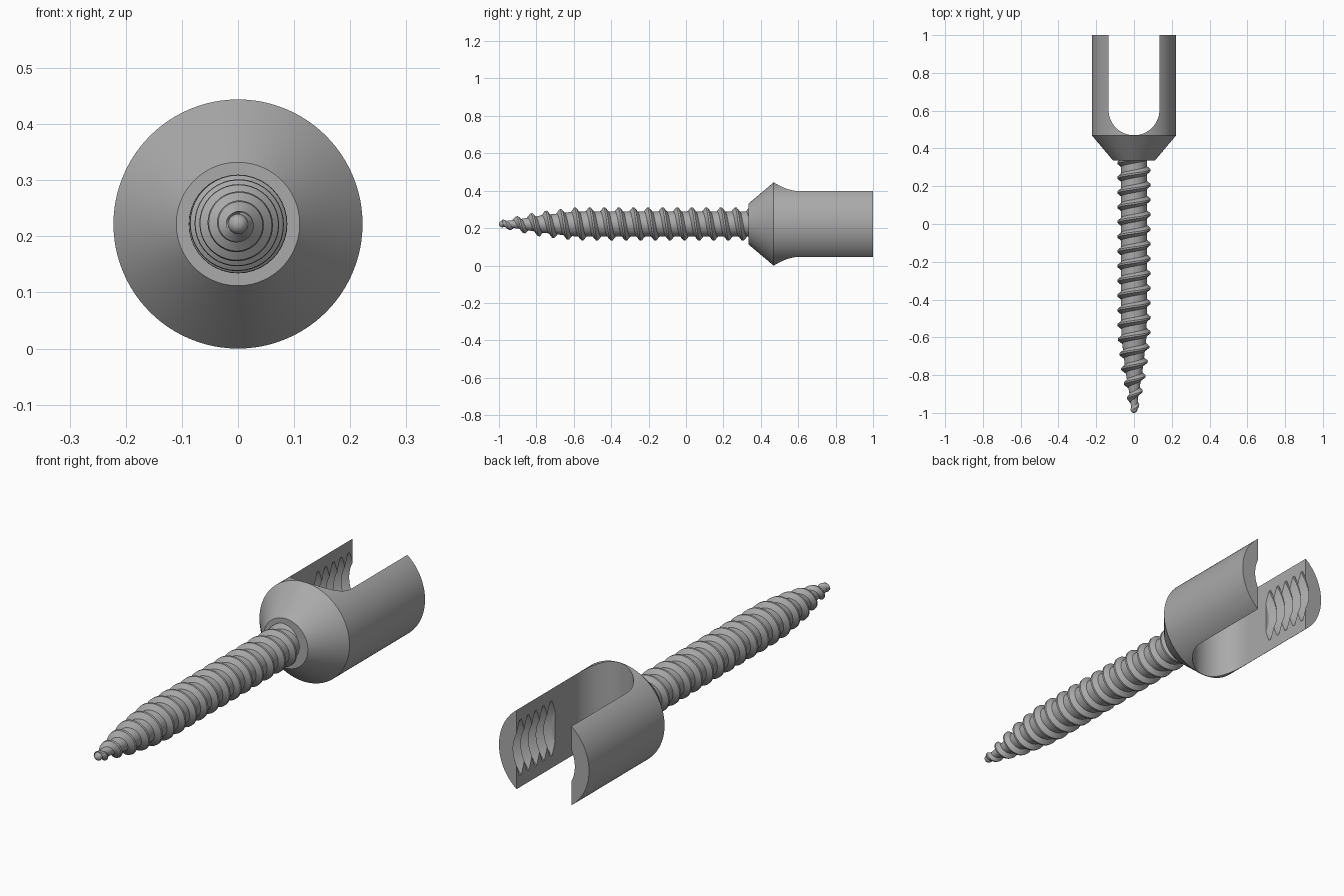
import bpy, bmesh
from math import sin, cos, pi, radians

AXIS_Z = 0.222      # height of the screw axis
PITCH = 0.078       # shaft thread pitch
TIP, ROOT = -0.985, 0.40

if "Cube" in bpy.data.objects:
    bpy.data.objects.remove(bpy.data.objects["Cube"], do_unlink=True)

steel = bpy.data.materials.new("grey steel")
steel.use_nodes = True
grey = (0.4, 0.4, 0.4, 1)
steel.diffuse_color = grey
steel.node_tree.nodes["Principled BSDF"].inputs["Base Color"].default_value = grey


def around(r, y, a):
    """Point at radius r and angle a around the screw axis."""
    return (r * sin(a), y, AXIS_Z + r * cos(a))


def finish(name, bm):
    bmesh.ops.remove_doubles(bm, verts=bm.verts, dist=1e-5)
    bmesh.ops.recalc_face_normals(bm, faces=bm.faces)
    mesh = bpy.data.meshes.new(name)
    bm.to_mesh(mesh)
    bm.free()
    obj = bpy.data.objects.new(name, mesh)
    bpy.context.collection.objects.link(obj)
    mesh.materials.append(steel)
    return obj


def activate(obj):
    bpy.ops.object.select_all(action='DESELECT')
    obj.select_set(True)
    bpy.context.view_layer.objects.active = obj


def smooth(obj, angle=30):
    activate(obj)
    bpy.ops.object.shade_smooth_by_angle(angle=radians(angle))


def lathe(name, profile, n=96):
    """Closed solid of revolution from (radius, y) pairs."""
    bm = bmesh.new()
    rings = [[bm.verts.new(around(r, y, 2 * pi * i / n)) for i in range(n)]
             for r, y in profile]
    for a, b in zip(rings, rings[1:]):
        for i in range(n):
            j = (i + 1) % n
            bm.faces.new((a[i], a[j], b[j], b[i]))
    bm.faces.new(rings[0])
    bm.faces.new(rings[-1])
    return finish(name, bm)


def cut(obj, cutter):
    cutter.hide_render = True
    mod = obj.modifiers.new("cut", 'BOOLEAN')
    mod.operation = 'DIFFERENCE'
    mod.solver = 'EXACT'
    mod.object = cutter
    activate(obj)
    bpy.ops.object.modifier_apply(modifier=mod.name)
    bpy.data.objects.remove(cutter, do_unlink=True)


# Head: tapered collar and cylinder
head = lathe("head", [(0.11, 0.335), (0.222, 0.468), (0.222, 1.0)])

# Round-bottomed slot through the head
SLOT = 0.135
bm = bmesh.new()
outline = [(SLOT, 1.2), (-SLOT, 1.2)]
outline += [(-SLOT * cos(pi * i / 40), 0.605 - SLOT * sin(pi * i / 40)) for i in range(41)]
base = bm.faces.new([bm.verts.new((x, y, -0.2)) for x, y in outline])
top = bmesh.ops.extrude_face_region(bm, geom=[base])
bmesh.ops.translate(bm, vec=(0, 0, 0.9),
                    verts=[v for v in top["geom"] if isinstance(v, bmesh.types.BMVert)])
cut(head, finish("slot_cutter", bm))

# Grooved bore inside the two arms
GROOVES, STEP = 5, 0.054
bore = [(0.152, 1.0 - GROOVES * STEP)]
for k in range(GROOVES):
    y = 1.0 - (GROOVES - k) * STEP
    bore += [(0.183, y + STEP * 0.4), (0.183, y + STEP * 0.6), (0.152, y + STEP)]
bore += [(0.152, 1.1)]
cut(head, lathe("bore_cutter", bore))
smooth(head)


# Shaft: one thread profile swept along a helix, tapering to the tip
def taper(y, points):
    for (y0, r0), (y1, r1) in zip(points, points[1:]):
        if y <= y1:
            return r0 + (r1 - r0) * max(0, y - y0) / (y1 - y0)
    return points[-1][1]


CORE = [(-1.0, 0.012), (-0.9, 0.024), (-0.78, 0.045), (-0.6, 0.066), (-0.5, 0.068)]
CREST = [(-1.0, 0.018), (-0.9, 0.042), (-0.78, 0.067), (-0.6, 0.087), (-0.5, 0.088)]
TOOTH = [(-0.5, 0), (-0.27, 0), (-0.06, 1), (0.06, 1), (0.27, 0), (0.5, 0)]
N = 40
TURNS = range(-18 * N, 4 * N)

bm = bmesh.new()
rows = []
for i in TURNS:
    a = 2 * pi * i / N
    row = []
    for t, high in TOOTH:
        y = min(ROOT, max(TIP, 0.265 + PITCH * (i / N + t)))
        r = taper(y, CREST if high else CORE)
        row.append(bm.verts.new(around(r, y, a)))
    rows.append(row)
for a, b in zip(rows, rows[1:]):
    for j in range(len(TOOTH) - 1):
        quad = (a[j], a[j + 1], b[j + 1], b[j])
        ys = [v.co.y for v in quad]
        if max(ys) - min(ys) > 1e-6:
            bm.faces.new(quad)
bmesh.ops.delete(bm, geom=[v for v in bm.verts if not v.link_faces], context='VERTS')
shaft = finish("threaded_shaft", bm)
smooth(shaft, 25)

# Rounded tip
bm = bmesh.new()
bmesh.ops.create_uvsphere(bm, u_segments=24, v_segments=12, radius=0.018)
bmesh.ops.translate(bm, verts=bm.verts, vec=(0, -0.982, AXIS_Z))
smooth(finish("tip", bm), 60)
